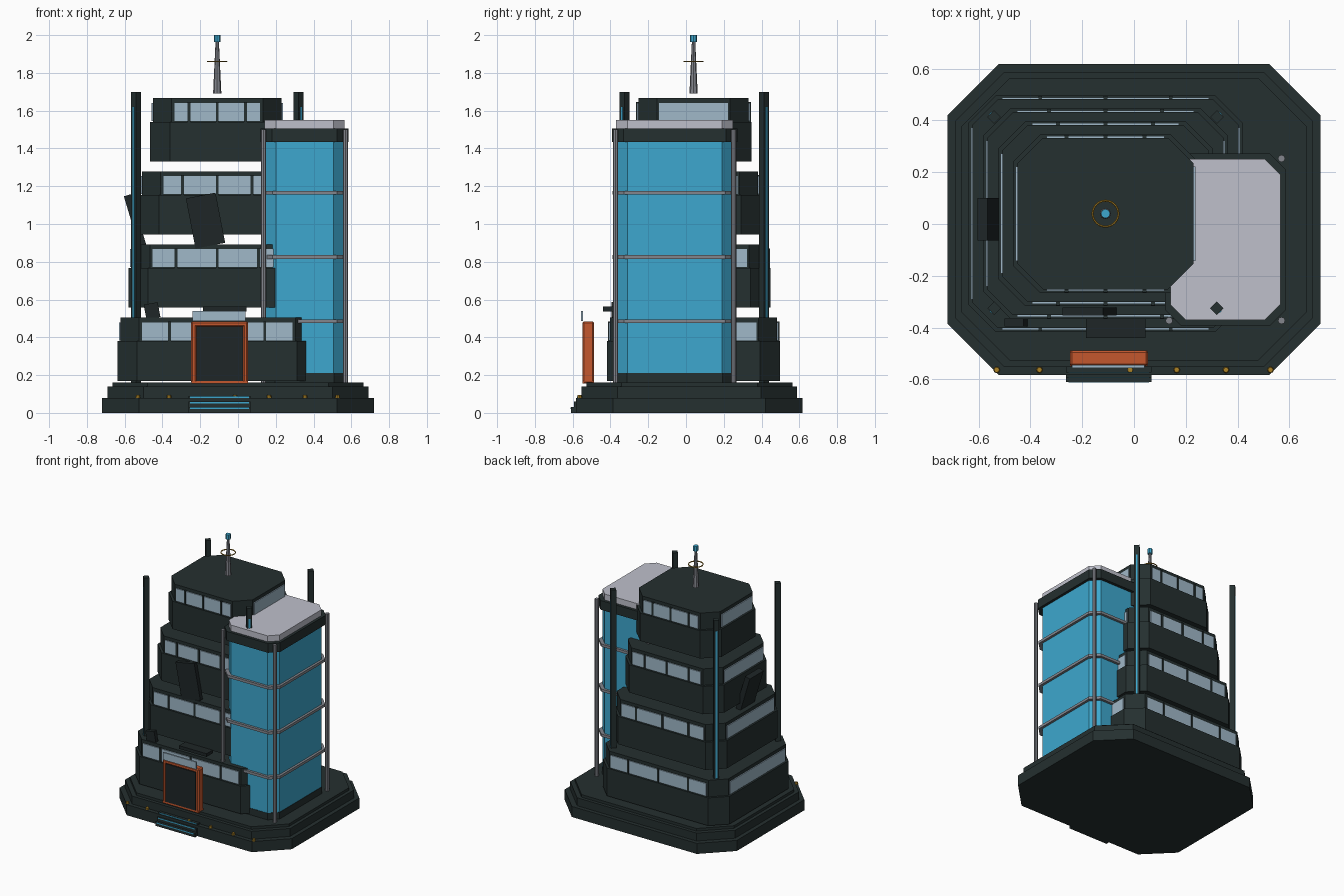
import bpy, bmesh, math
from mathutils import Matrix, Vector

if "Cube" in bpy.data.objects:
    bpy.data.objects.remove(bpy.data.objects["Cube"])


def mat(name, r, g, b):
    m = bpy.data.materials.new(name)
    m.diffuse_color = (r, g, b, 1)
    m.use_nodes = True
    m.node_tree.nodes["Principled BSDF"].inputs["Base Color"].default_value = m.diffuse_color
    return m


DARK = mat("dark slate", .018, .029, .029)
BLACK = mat("near black", .013, .019, .020)
CYAN = mat("cyan glass", .047, .39, .62)
PALE = mat("pale window", .35, .48, .58)
WHITE = mat("light grey roof", .52, .53, .60)
GREY = mat("metal grey", .23, .24, .27)
ORANGE = mat("orange", .55, .095, .026)
GOLD = mat("gold", .42, .23, .02)


def finish(name, bm, m):
    bmesh.ops.recalc_face_normals(bm, faces=bm.faces)
    me = bpy.data.meshes.new(name)
    bm.to_mesh(me)
    bm.free()
    me.materials.append(m)
    ob = bpy.data.objects.new(name, me)
    bpy.context.collection.objects.link(ob)
    return ob


def octagon(name, cx, cy, hx, hy, c, z0, z1, m):
    """Rectangle with cut corners, extruded from z0 to z1."""
    bm = bmesh.new()
    pts = [(hx - c, -hy), (hx, c - hy), (hx, hy - c), (hx - c, hy),
           (c - hx, hy), (-hx, hy - c), (-hx, c - hy), (c - hx, -hy)]
    f = bm.faces.new([bm.verts.new((cx + x, cy + y, z0)) for x, y in pts])
    ext = bmesh.ops.extrude_face_region(bm, geom=[f])
    top = [v for v in ext["geom"] if isinstance(v, bmesh.types.BMVert)]
    bmesh.ops.translate(bm, verts=top, vec=(0, 0, z1 - z0))
    return finish(name, bm, m)


def box(name, loc, size, m, rot=None, bevel=0):
    bm = bmesh.new()
    bmesh.ops.create_cube(bm, size=1)
    bmesh.ops.scale(bm, verts=bm.verts, vec=size)
    if bevel:
        bmesh.ops.bevel(bm, geom=bm.edges[:], offset=bevel, segments=1, affect='EDGES')
    if rot:
        bmesh.ops.transform(bm, verts=bm.verts, matrix=rot)
    bmesh.ops.translate(bm, verts=bm.verts, vec=loc)
    return finish(name, bm, m)


def rod(name, x, y, z0, z1, r0, r1, m, sides=8):
    bm = bmesh.new()
    bmesh.ops.create_cone(bm, cap_ends=True, segments=sides, radius1=r0, radius2=r1,
                          depth=z1 - z0, matrix=Matrix.Translation((x, y, (z0 + z1) / 2)))
    return finish(name, bm, m)


# Stepped plinth
octagon("plinth_lower", 0, .0175, .72, .60, .197, 0, .08, DARK)
octagon("plinth_middle", 0, .0175, .69, .57, .19, .08, .14, DARK)
octagon("plinth_upper", 0, .0175, .665, .545, .185, .14, .16, DARK)

# Four stepped floors: solid wall with a set-back window band
CX, CY = -.11, .04
for i in range(4):
    k = 3 - i
    hx, hy = .34 + .0575 * k, .292 + .05 * k
    z = .17 + .387 * i
    n = f"floor_{i + 1}"
    octagon(n + "_wall", CX, CY, hx + .016, hy + .015, .105, z, z + .21, DARK)
    octagon(n + "_band", CX, CY, hx, hy, .098, z + .21, z + .335, DARK)
    gx, gy, zc, gh = hx - .113, hy - .11, z + .262, .095
    for s in (-1, 1):
        box(n + "_long_window", (CX, CY + s * (hy + .003), zc), (2 * gx, .008, gh), PALE)
        box(n + "_side_window", (CX + s * (hx + .003), CY, zc), (.008, 2 * gy, gh), PALE)
        for j in (-1, 0, 1):
            box(n + "_mullion", (CX + j * (.15 + .034 * k), CY + s * (hy + .005), zc),
                (.015, .014, gh + .01), DARK)

# Glass tower with cap, bands and corner posts
TX, TY, tx, ty = .3525, -.06, .2125, .31
octagon("tower_foot", TX, TY, tx + .003, ty + .003, .06, .16, .21, DARK)
octagon("tower_glass", TX, TY, tx, ty, .06, .21, 1.435, CYAN)
octagon("tower_crown", TX, TY, tx + .02, ty + .022, .06, 1.435, 1.505, DARK)
octagon("tower_roof", TX, TY, tx, ty, .06, 1.505, 1.55, WHITE)
for z in (.485, .825, 1.165):
    octagon("tower_ring", TX, TY, tx + .018, ty + .018, .06, z - .01, z + .01, GREY)
for sx in (-1, 1):
    for sy in (-1, 1):
        rod("tower_post", TX + sx * .217, TY + sy * .313, .16, 1.5, .014, .014, GREY)

# Diagonal pylons with a glowing outer strip
for sx in (-1, 1):
    for sy in (-1, 1):
        x, y = CX + sx * .43, .044 + sy * .369
        r = Matrix.Rotation(math.atan2(sy, sx), 3, 'Z')
        box("pylon", (x, y, .93), (.037, .037, 1.54), DARK, r)
        o = r @ Vector((.018, 0, 0))
        box("pylon_strip", (x + o.x, y + o.y, .93), (.006, .012, 1.38), CYAN, r)

# Loose cladding panels
box("front_panel", (-.172, -.338, 1.018), (.16, .03, .27), BLACK, Matrix.Rotation(-.19, 3, 'Y'))
box("left_panel", (-.545, .018, 1.018), (.04, .165, .28), BLACK, Matrix.Rotation(-.29, 3, 'Y'))
box("low_panel", (-.455, -.38, .54), (.075, .03, .08), BLACK, Matrix.Rotation(-.19, 3, 'Y'))
box("entrance_slab", (-.07, -.40, .55), (.23, .08, .024), BLACK)

# Entrance portal: orange frame, dark door, glass sign plate
for x in (-.234, .04):
    box("portal_side", (x, -.518, .32), (.028, .06, .33), ORANGE, bevel=.008)
box("portal_top", (-.097, -.518, .47), (.30, .06, .03), ORANGE, bevel=.008)
box("portal_sill", (-.097, -.518, .162), (.30, .06, .014), ORANGE)
box("portal_door", (-.097, -.520, .312), (.248, .056, .29), BLACK)
box("portal_plate", (-.10, -.55, .513), (.28, .012, .055), PALE)

# Entrance steps with light strips
for i in range(3):
    y = -.61 + .018 * i
    z = .03 * (i + 1)
    box("step", (-.098, (y - .52) / 2, z - .015), (.33, -.52 - y, .03), DARK)
    box("step_light", (-.098, y + .001, z - .006), (.31, .006, .008), CYAN)

# Plinth lamps
for x in (-.53, -.365, -.015, .165, .355, .527):
    rod("plinth_lamp", x, -.563, .078, .095, .013, .010, GOLD)

# Roof mast with beacon and ring
rod("mast", CX, CY, 1.69, 1.965, .022, .009, GREY)
rod("beacon", CX, CY, 1.963, 2.0, .018, .018, CYAN)
bpy.ops.mesh.primitive_torus_add(location=(CX, CY, 1.86), major_radius=.05, minor_radius=.004,
                                 major_segments=24, minor_segments=6)
ring = bpy.context.object
ring.name = "mast_ring"
ring.data.materials.append(GOLD)
